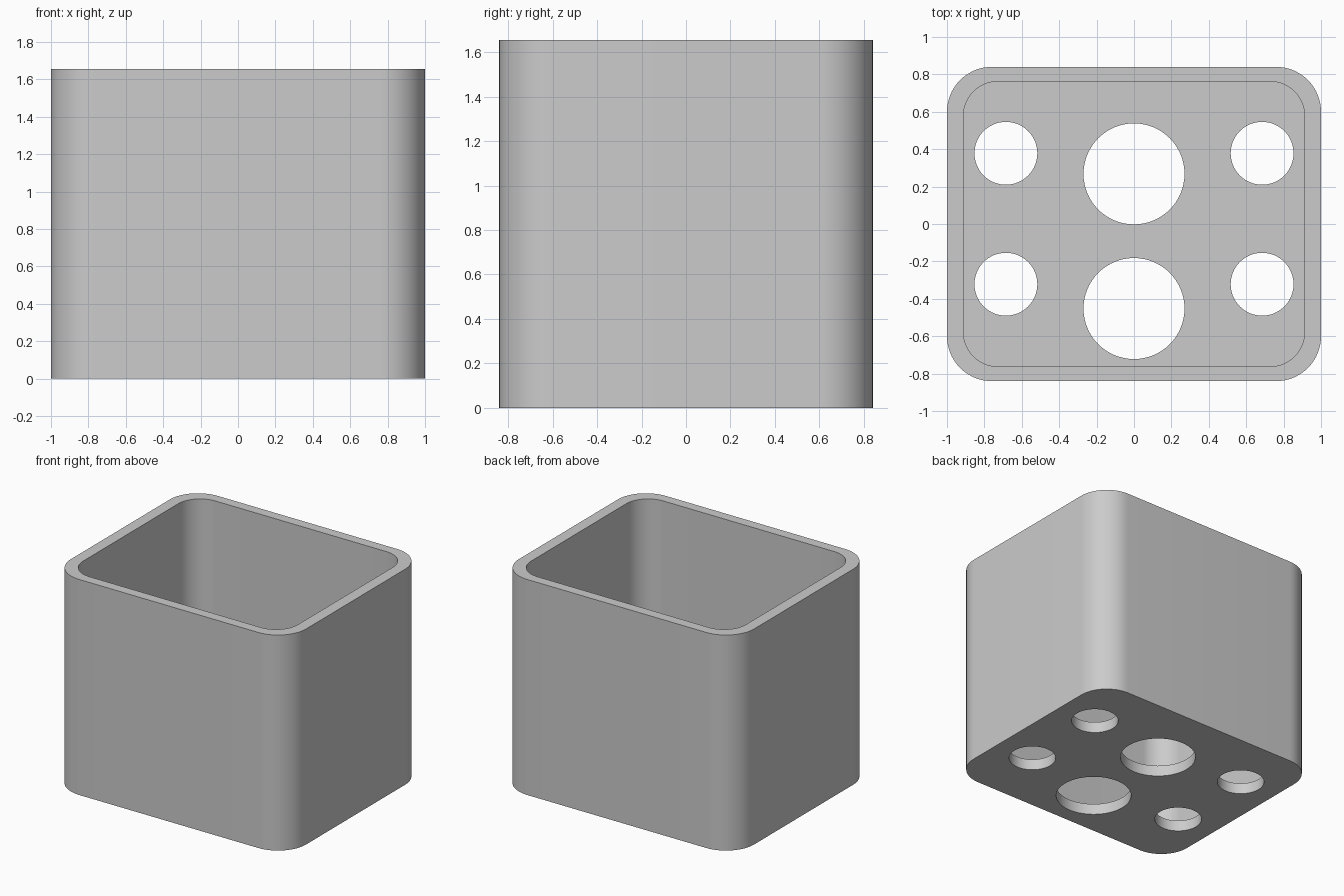
import bpy
import bmesh
import math

old = bpy.data.objects.get("Cube")
if old:
    bpy.data.objects.remove(old, do_unlink=True)

WIDTH, DEPTH, HEIGHT = 2.0, 1.68, 1.655
WALL, FLOOR = 0.088, 0.085
OUTER_R, INNER_R = 0.24, 0.185

grey = bpy.data.materials.new("light grey")
grey.use_nodes = True
COLOUR = (0.6, 0.6, 0.6, 1)
grey.diffuse_color = COLOUR
grey.node_tree.nodes["Principled BSDF"].inputs["Base Color"].default_value = COLOUR


def rounded_rect(w, d, r, steps=16):
    """Counter-clockwise outline of a rectangle with round corners."""
    points = []
    for i, (sx, sy) in enumerate([(1, 1), (-1, 1), (-1, -1), (1, -1)]):
        for k in range(steps + 1):
            a = math.pi / 2 * (i + k / steps)
            points.append((sx * (w / 2 - r) + r * math.cos(a),
                           sy * (d / 2 - r) + r * math.sin(a)))
    return points


def circle(x, y, r, steps=64):
    return [(x + r * math.cos(math.tau * k / steps),
             y + r * math.sin(math.tau * k / steps)) for k in range(steps)]


def prism(name, outline, z0, z1):
    """Closed solid with the given outline between two heights."""
    bm = bmesh.new()
    base = bm.faces.new([bm.verts.new((x, y, z0)) for x, y in outline])
    top = bmesh.ops.extrude_face_region(bm, geom=[base])["geom"]
    bmesh.ops.translate(bm, vec=(0, 0, z1 - z0),
                        verts=[v for v in top if isinstance(v, bmesh.types.BMVert)])
    bmesh.ops.recalc_face_normals(bm, faces=bm.faces)
    mesh = bpy.data.meshes.new(name)
    bm.to_mesh(mesh)
    bm.free()
    mesh.materials.append(grey)
    obj = bpy.data.objects.new(name, mesh)
    bpy.context.collection.objects.link(obj)
    return obj


# Solid block with round vertical corners
holder = prism("holder_body", rounded_rect(WIDTH, DEPTH, OUTER_R), 0, HEIGHT)

# Open cavity and the six holes through the floor
cutters = [prism("cavity_cutter",
                 rounded_rect(WIDTH - 2 * WALL, DEPTH - 2 * WALL + 0.02, INNER_R),
                 FLOOR, HEIGHT + 0.2)]
for y in (0.268, -0.452):
    cutters.append(prism("large_hole_cutter", circle(0, y, 0.27), -0.2, 0.4))
for x in (-0.685, 0.685):
    for y in (0.378, -0.322):
        cutters.append(prism("small_hole_cutter", circle(x, y, 0.168), -0.2, 0.4))

bpy.ops.object.select_all(action="DESELECT")
holder.select_set(True)
bpy.context.view_layer.objects.active = holder
for cutter in cutters:
    cutter.hide_render = True
    cut = holder.modifiers.new("cut", "BOOLEAN")
    cut.operation = "DIFFERENCE"
    cut.solver = "EXACT"
    cut.object = cutter
    bpy.ops.object.modifier_apply(modifier=cut.name)
    bpy.data.objects.remove(cutter, do_unlink=True)

# Smooth round corners, sharp rims
bpy.ops.object.shade_smooth_by_angle(angle=math.radians(30))
